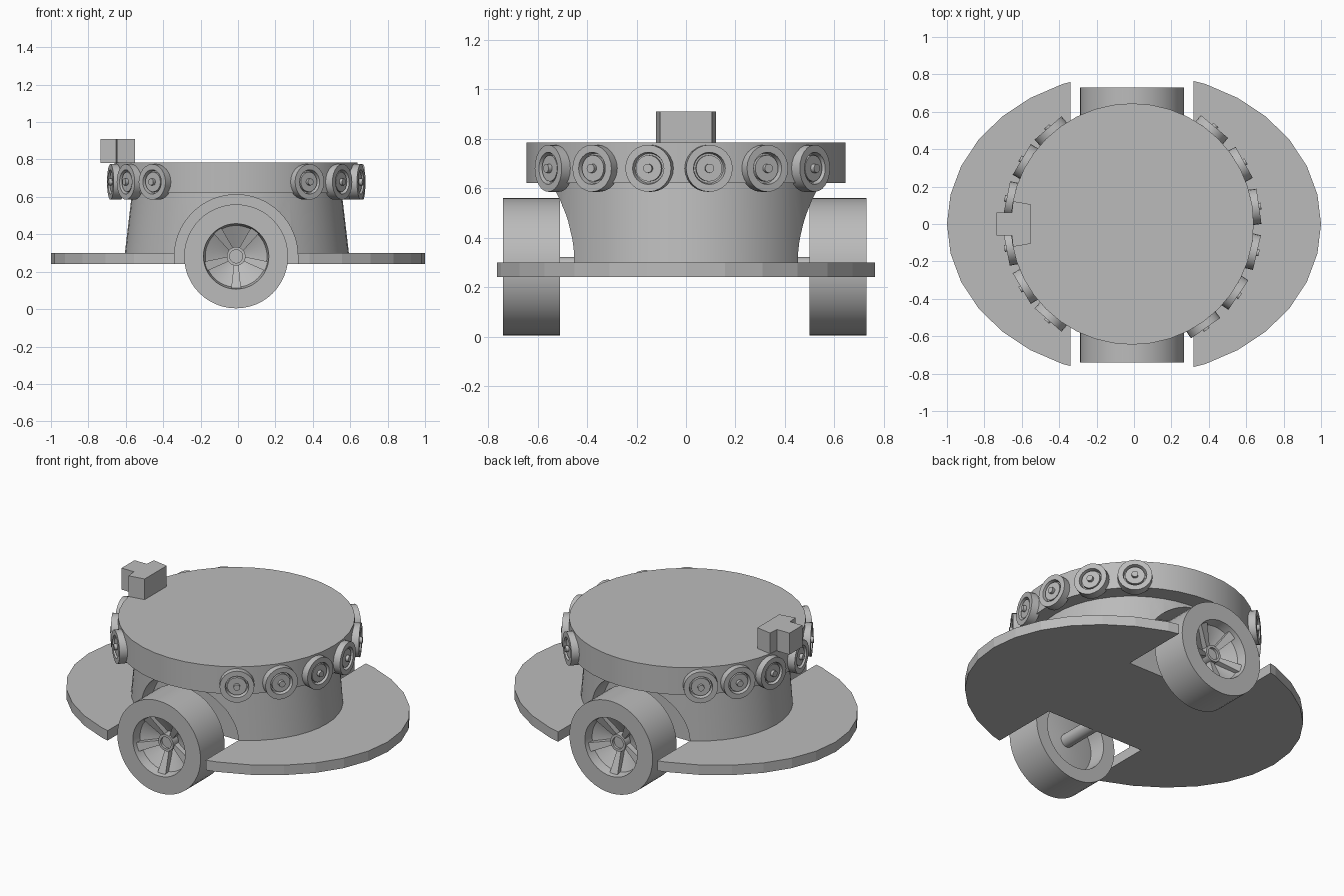
import bpy, bmesh, math
from mathutils import Matrix, Vector

if "Cube" in bpy.data.objects:
    bpy.data.objects.remove(bpy.data.objects["Cube"], do_unlink=True)

grey = bpy.data.materials.new("plain_grey")
grey.use_nodes = True
grey.diffuse_color = (0.5, 0.5, 0.5, 1)
grey.node_tree.nodes["Principled BSDF"].inputs["Base Color"].default_value = (0.5, 0.5, 0.5, 1)

CX = -0.01          # shared centre line of body and wheels
AXLE_Z = 0.282
ARCH_R = 0.33


def finish(name, bm, smooth=True):
    bmesh.ops.recalc_face_normals(bm, faces=bm.faces)
    mesh = bpy.data.meshes.new(name)
    bm.to_mesh(mesh)
    bm.free()
    mesh.materials.append(grey)
    ob = bpy.data.objects.new(name, mesh)
    bpy.context.collection.objects.link(ob)
    if smooth:
        shade(ob)
    return ob


def activate(ob):
    bpy.ops.object.select_all(action="DESELECT")
    ob.select_set(True)
    bpy.context.view_layer.objects.active = ob


def shade(ob):
    activate(ob)
    bpy.ops.object.shade_smooth_by_angle(angle=math.radians(30))


def prism(name, outline, depth, smooth=False):
    """Extrude a closed 3D outline along a vector."""
    bm = bmesh.new()
    face = bm.faces.new([bm.verts.new(p) for p in outline])
    out = bmesh.ops.extrude_face_region(bm, geom=[face])
    moved = [v for v in out["geom"] if isinstance(v, bmesh.types.BMVert)]
    bmesh.ops.translate(bm, verts=moved, vec=depth)
    return finish(name, bm, smooth)


def ellipse(rx, ry, z, n, cx=0):
    return [(cx + rx * math.cos(math.tau * i / n), ry * math.sin(math.tau * i / n), z)
            for i in range(n)]


def lathe(name, profile, matrix, n=32):
    """Spin (radius, height) points around local z; profile starts and ends on the axis."""
    bm = bmesh.new()
    verts = [bm.verts.new((r, 0, h)) for r, h in profile]
    edges = [bm.edges.new(pair) for pair in zip(verts, verts[1:])]
    bmesh.ops.spin(bm, geom=verts + edges, cent=(0, 0, 0), axis=(0, 0, 1),
                   angle=math.tau, steps=n, use_duplicate=False)
    bmesh.ops.remove_doubles(bm, verts=bm.verts, dist=0.0005)
    bmesh.ops.transform(bm, matrix=matrix, verts=bm.verts)
    return finish(name, bm)


def outward(angle, centre):
    """Frame whose local z points horizontally at the given angle."""
    z = Vector((math.cos(angle), math.sin(angle), 0))
    y = Vector((0, 0, 1))
    x = y.cross(z)
    return Matrix.Translation(centre) @ Matrix((x, y, z)).transposed().to_4x4()


# Base plate and flaring body
plate = prism("base_plate", ellipse(1, 0.81, 0.24, 32), (0, 0, 0.06))
bm = bmesh.new()
rings = [[bm.verts.new(p) for p in ellipse(rx, 0.54, z, 48, CX + 0.004)]
         for rx, z in ((0.6, 0.29), (0.56, 0.63))]
bm.faces.new(rings[0])
bm.faces.new(rings[1])
for i in range(48):
    j = (i + 1) % 48
    bm.faces.new((rings[0][i], rings[0][j], rings[1][j], rings[1][i]))
body = finish("body", bm, False)

# Wheel arches cut through plate and body at front and back
for side in (-1, 1):
    y = side * 0.345
    arch = [(CX + ARCH_R * math.cos(math.pi * i / 32), y,
             AXLE_Z + ARCH_R * math.sin(math.pi * i / 32)) for i in range(33)]
    arch += [(CX - ARCH_R, y, 0.1), (CX + ARCH_R, y, 0.1)]
    cutter = prism("arch_cutter", arch, (0, side * 0.6, 0))
    cutter.hide_render = True
    for target in (plate, body):
        activate(target)
        mod = target.modifiers.new("arch", "BOOLEAN")
        mod.operation = "DIFFERENCE"
        mod.solver = "EXACT"
        mod.object = cutter
        bpy.ops.object.modifier_apply(modifier=mod.name)
    bpy.data.objects.remove(cutter, do_unlink=True)
shade(body)

# Top disc
prism("top_disc", ellipse(0.65, 0.645, 0.62, 40, CX), (0, 0, 0.165), True)

# Wheels with a dished face, hub and five spokes
wheel_profile = [(0, -0.04), (0.06, -0.04), (0.19, -0.02), (0.2, -0.115), (0.278, -0.115),
                 (0.278, 0.115), (0.175, 0.115), (0.165, 0.06), (0.05, 0.0),
                 (0.05, 0.05), (0.035, 0.05), (0.035, 0.035), (0, 0.035)]
for label, side in (("front", -1), ("back", 1)):
    frame = outward(side * math.pi / 2, (CX, side * 0.62 - 0.005, AXLE_Z))
    lathe(label + "_wheel", wheel_profile, frame, 48)
    bm = bmesh.new()
    for k in range(5):
        turn = Matrix.Rotation(math.radians(54 + 72 * k), 4, "Z")
        bottom = [(0.04, -0.012, 0), (0.17, -0.026, 0.055),
                  (0.17, 0.026, 0.055), (0.04, 0.012, 0)]
        low = [bm.verts.new(frame @ turn @ Vector(p)) for p in bottom]
        high = [bm.verts.new(frame @ turn @ Vector((x, w, h + 0.035))) for x, w, h in bottom]
        bm.faces.new(low)
        bm.faces.new(high)
        for i in range(4):
            j = (i + 1) % 4
            bm.faces.new((low[i], low[j], high[j], high[i]))
    finish(label + "_wheel_spokes", bm, False)

# Axle
lathe("axle", [(0, -0.62), (0.04, -0.62), (0.04, 0.62), (0, 0.62)],
      outward(math.pi / 2, (CX, 0, AXLE_Z)), 24)

# Round sensors along both sides of the disc
sensor_profile = [(0, -0.03), (0.095, -0.03), (0.095, 0.025), (0.065, 0.025), (0.06, 0.0),
                  (0.053, 0.0), (0.053, 0.018), (0.018, 0.018), (0.018, 0.036), (0, 0.036)]
left_angles = [-55 + 21 * k for k in range(6)]
right_angles = [131, 149.5, 168.5, 191, 210.5, 229]
for label, angles in (("left", left_angles), ("right", right_angles)):
    for k, degrees in enumerate(angles):
        a = math.radians(degrees)
        centre = (CX + 0.66 * math.cos(a), 0.655 * math.sin(a), 0.68)
        lathe(f"{label}_sensor_{k + 1}", sensor_profile, outward(a, centre), 24)

# Camera block: tapered housing with a lens box, T-shaped from above
half = [(-0.55, 0.105), (-0.647, 0.122), (-0.652, 0.062), (-0.735, 0.062)]
outline = half + [(x, -y) for x, y in reversed(half)]
prism("camera_block", [(x, y, 0.78) for x, y in outline], (0, 0, 0.13))
